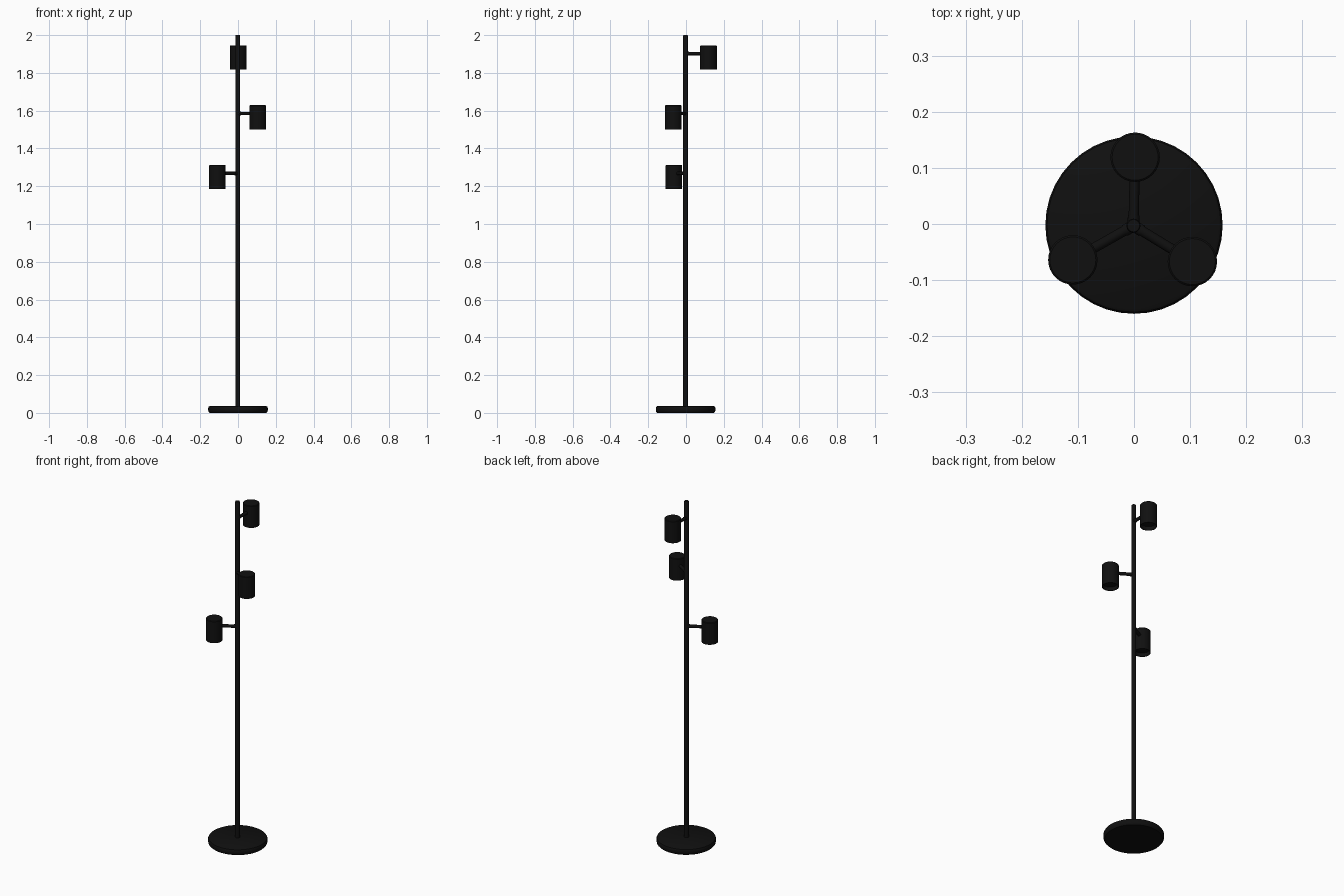
import bpy, bmesh, math
from mathutils import Vector

if "Cube" in bpy.data.objects:
    bpy.data.objects.remove(bpy.data.objects["Cube"])

black = bpy.data.materials.new("matte_black")
black.diffuse_color = (0.005, 0.005, 0.005, 1)
black.use_nodes = True
black.node_tree.nodes["Principled BSDF"].inputs["Base Color"].default_value = black.diffuse_color


def finish(name, bm):
    bmesh.ops.recalc_face_normals(bm, faces=bm.faces)
    me = bpy.data.meshes.new(name)
    bm.to_mesh(me)
    bm.free()
    ob = bpy.data.objects.new(name, me)
    bpy.context.collection.objects.link(ob)
    me.materials.append(black)
    bpy.context.view_layer.objects.active = ob
    ob.select_set(True)
    bpy.ops.object.shade_smooth_by_angle(angle=math.radians(35))
    ob.select_set(False)
    return ob


def lathe(name, profile, centre, sides=32):
    """Spin an (r, z) profile around a vertical axis and cap both ends."""
    bm = bmesh.new()
    rings = []
    for r, z in profile:
        rings.append([bm.verts.new((centre[0] + r * math.cos(2 * math.pi * i / sides),
                                    centre[1] + r * math.sin(2 * math.pi * i / sides), z))
                      for i in range(sides)])
    for a, b in zip(rings, rings[1:]):
        for i in range(sides):
            j = (i + 1) % sides
            bm.faces.new((a[i], a[j], b[j], b[i]))
    bm.faces.new(rings[0])
    bm.faces.new(rings[-1])
    return finish(name, bm)


def rod(name, p, q, radius, sides=16):
    p, q = Vector(p), Vector(q)
    d = q - p
    bm = bmesh.new()
    bmesh.ops.create_cone(bm, cap_ends=True, segments=sides,
                          radius1=radius, radius2=radius, depth=d.length)
    rot = d.to_track_quat('Z', 'Y').to_matrix()
    bmesh.ops.rotate(bm, verts=bm.verts, matrix=rot)
    bmesh.ops.translate(bm, verts=bm.verts, vec=(p + q) / 2)
    return finish(name, bm)


# round foot and pole
pole = (-0.001, -0.003)
lathe("base", [(0.15, 0), (0.156, 0.006), (0.158, 0.014), (0.158, 0.026),
               (0.155, 0.033), (0.15, 0.036)], (0, -0.002), 40)
lathe("pole", [(0.0125, 0.03), (0.0125, 1.997), (0.011, 2.0)], pole, 20)

# three spot heads, each with a side arm
heads = [("upper", (0.002, 0.119), 1.882),
         ("middle", (0.104, -0.067), 1.565),
         ("lower", (-0.109, -0.064), 1.248)]
for label, c, z in heads:
    lo, hi, r = z - 0.064, z + 0.064, 0.044
    lathe(label + "_shade", [(0.038, lo + 0.02), (0.041, lo), (r, lo),
                             (r, hi - 0.003), (r - 0.003, hi)], c, 32)
    to_pole = (Vector(pole) - Vector(c)).normalized()
    end = Vector(c) + to_pole * (r - 0.004)
    rod(label + "_arm", (*pole, z + 0.02), (*end, z + 0.02), 0.009)
    # small collar where the arm meets the pole
    near = Vector(pole) - to_pole * 0.018
    rod(label + "_collar", (*pole, z + 0.02), (*near, z + 0.02), 0.0105)
